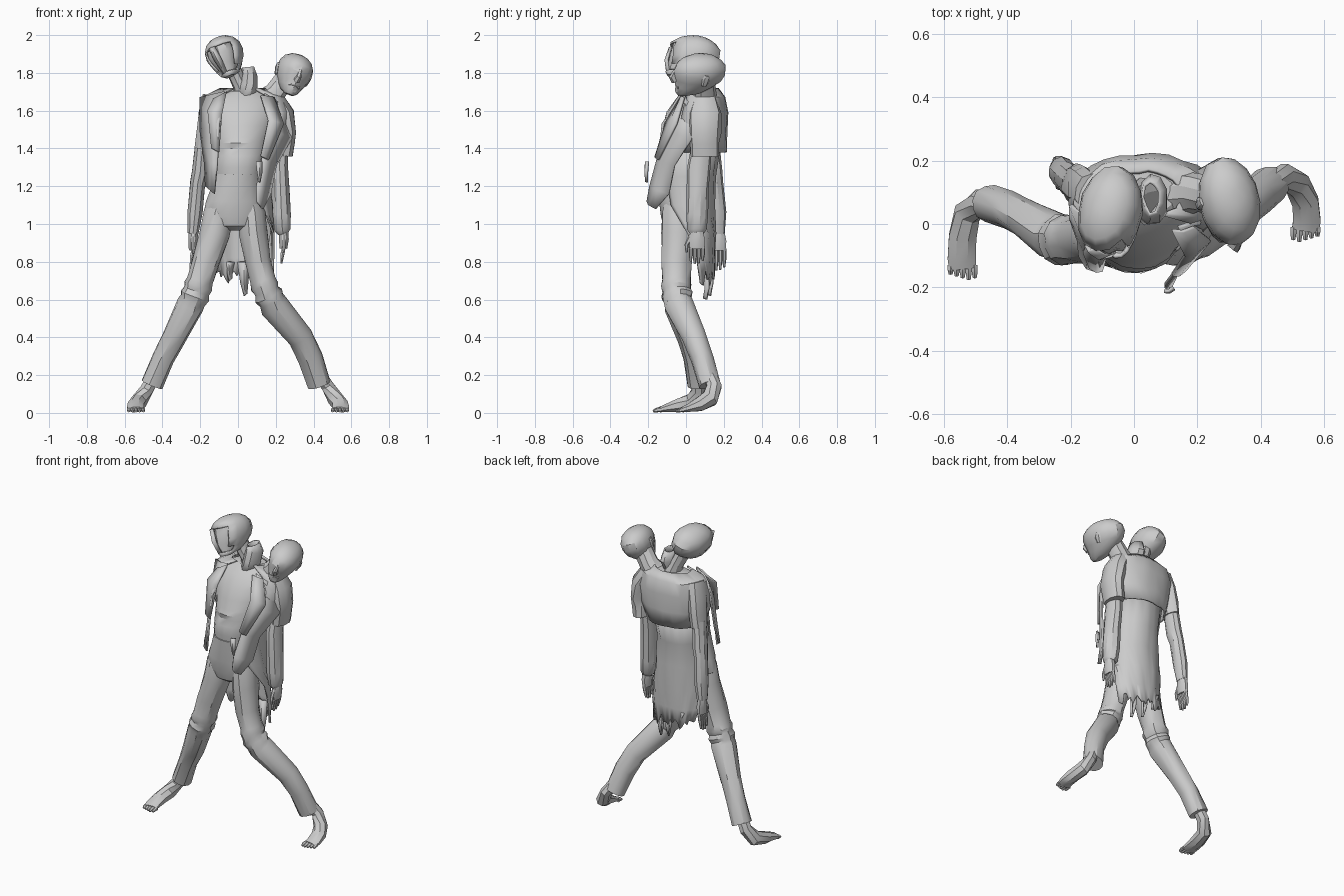
import bpy, bmesh, math, random
from mathutils import Vector, Matrix
random.seed(4)
Z = Vector((0, 0, 1))


def finish(name, bm, thick=0, mat=None, angle=32):
    if mat:
        bmesh.ops.transform(bm, matrix=mat, verts=bm.verts)
    bmesh.ops.recalc_face_normals(bm, faces=bm.faces)
    me = bpy.data.meshes.new(name)
    bm.to_mesh(me)
    bm.free()
    ob = bpy.data.objects.new(name, me)
    bpy.context.collection.objects.link(ob)
    if thick:
        s = ob.modifiers.new("thickness", 'SOLIDIFY')
        s.thickness, s.offset = thick, 0
    bpy.ops.object.select_all(action='DESELECT')
    ob.select_set(True)
    bpy.context.view_layer.objects.active = ob
    bpy.ops.object.shade_smooth_by_angle(angle=math.radians(angle))
    return ob


def skin(bm, rows, closed):
    for a, b in zip(rows, rows[1:]):
        n = len(a)
        for i in range(n if closed else n - 1):
            j = (i + 1) % n
            bm.faces.new((a[i], a[j], b[j], b[i]))


def tube(name, secs, n=10, rough=0.0, flat=False, caps=True, mat=None, cut=None, thick=0):
    """Loft of ellipses: each section is x, y, z, half width, half depth."""
    bm = bmesh.new()
    P = [Vector(s[:3]) for s in secs]
    rows = []
    for k, s in enumerate(secs):
        t = Z if flat else (P[min(k + 1, len(P) - 1)] - P[max(k - 1, 0)]).normalized()
        side = Vector((1, 0, 0)) - t * t.x
        side.normalize()
        up = t.cross(side)
        row = []
        for i in range(n):
            a = math.tau * (i + 0.5) / n
            r = 1 + random.uniform(-rough, rough)
            row.append(bm.verts.new(P[k] + side * s[3] * r * math.cos(a) + up * s[4] * r * math.sin(a)))
        rows.append(row)
    skin(bm, rows, True)
    if caps:
        bm.faces.new(rows[0])
        bm.faces.new(rows[-1])
    if cut:
        bmesh.ops.delete(bm, geom=[f for f in bm.faces if cut(f.calc_center_median())], context='FACES')
    return finish(name, bm, thick, mat)


def wrap(name, rows, n=22, ragged=0.0, rough=0.006):
    """Open cloth around the body: cx, cy, z, rx, ry, start and end angle from the front."""
    bm = bmesh.new()
    grid = []
    for k, (cx, cy, z, rx, ry, a0, a1) in enumerate(rows):
        row = []
        for i in range(n):
            a = math.radians(a0 + (a1 - a0) * i / (n - 1))
            dz = -ragged * random.random() if k == len(rows) - 1 else 0
            g = random.uniform(-rough, rough)
            row.append(bm.verts.new((cx + (rx + g) * math.sin(a), cy - (ry + g) * math.cos(a), z + dz)))
        grid.append(row)
    skin(bm, grid, False)
    return finish(name, bm, 0.012)


def strip(name, pairs, bulge=0.015):
    """Hanging cloth strip between two edges, with a fold along its middle."""
    bm = bmesh.new()
    rows = []
    for a, b in pairs:
        a, b = Vector(a), Vector(b)
        m = (a + b) / 2 + Vector((0, -bulge, 0))
        rows.append([bm.verts.new(v) for v in (a, m, b)])
    skin(bm, rows, False)
    return finish(name, bm, 0.012)


# trousers
tube("trouser_hips", [(-.015, -.035, .965, .04, .05), (-.02, -.035, .99, .13, .085), (-.022, -.035, 1.04, .165, .1),
                      (-.018, -.037, 1.12, .155, .108), (-.01, -.04, 1.2, .133, .112),
                      (0, -.04, 1.265, .126, .118)], 16, .015, flat=True)
legs = {
    "left": [(-.08, -.04, 1.14, .06, .07), (-.1, -.037, 1.06, .08, .09), (-.12, -.04, .95, .082, .09),
             (-.17, -.05, .8, .073, .08), (-.2, -.05, .7, .07, .075), (-.21, -.05, .67, .077, .08),
             (-.22, -.05, .645, .069, .074), (-.228, -.048, .62, .078, .082), (-.238, -.046, .595, .07, .075),
             (-.25, -.04, .57, .075, .078), (-.335, .015, .4, .064, .062), (-.395, .045, .29, .06, .058),
             (-.455, .065, .15, .062, .058)],
    "right": [(.06, -.04, 1.14, .055, .07), (.07, -.037, 1.06, .075, .09), (.08, -.04, .95, .077, .09),
              (.105, -.05, .8, .068, .08), (.133, -.05, .7, .068, .075), (.142, -.05, .67, .076, .08),
              (.15, -.05, .645, .068, .074), (.162, -.046, .62, .078, .082), (.175, -.042, .595, .07, .075),
              (.19, -.035, .57, .076, .078), (.33, .045, .4, .07, .065), (.385, .085, .29, .066, .06),
              (.43, .125, .15, .062, .058)]}
for side, secs in legs.items():
    tube(side + "_trouser_leg", secs, 12, .055)

# bare feet with raised heels, and toes
tube("left_foot", [(-.43, .06, .22, .035, .035), (-.485, .07, .12, .038, .042), (-.525, .035, .06, .044, .048),
                   (-.54, -.04, .04, .047, .038), (-.543, -.11, .024, .048, .022), (-.54, -.14, .017, .046, .015)], 8)
tube("right_foot", [(.42, .12, .22, .035, .035), (.475, .15, .14, .036, .042), (.515, .125, .075, .042, .048),
                    (.54, .07, .045, .045, .04), (.545, .01, .025, .047, .022), (.54, -.02, .017, .046, .015)], 8)
for i in range(5):
    for side, cx, y in (("left", -.54, -.13), ("right", .54, -.01)):
        s = -1 if side == "left" else 1
        x = cx + s * (i - 2) * .019
        tip = y - .045 + abs(i - 1) * .006
        tube(side + "_toe", [(x, y, .016, .011, .013), (x, (y + tip) / 2, .016, .011, .012), (x, tip, .009, .007, .007)], 6)

# torso and shirt
tube("shirt_torso", [(0, -.04, 1.24, .12, .108), (.005, -.035, 1.3, .132, .12), (.01, -.02, 1.36, .14, .135),
                     (.015, .0, 1.4, .15, .138), (.015, .01, 1.43, .15, .155), (.015, .02, 1.46, .16, .146),
                     (.015, .04, 1.52, .18, .15), (.015, .06, 1.59, .195, .135), (.015, .08, 1.66, .185, .11),
                     (.03, .095, 1.705, .1, .07)], 18, .02, flat=True)

# coat: shoulder yoke, back panel with torn tails
wrap("coat_yoke", [(.03, .09, 1.715, .12, .075, 30, 330), (.025, .085, 1.67, .21, .115, 45, 320),
                   (.035, .075, 1.59, .235, .14, 50, 312), (.035, .06, 1.48, .225, .15, 50, 308),
                   (.03, .06, 1.38, .185, .15, 55, 300)])
wrap("coat_back", [(.02, .03, 1.44, .165, .15, 45, 305), (.015, .01, 1.25, .145, .14, 38, 300),
                   (.015, .01, 1.1, .16, .135, 48, 285), (.02, .03, .95, .17, .12, 80, 268),
                   (.025, .04, .82, .165, .105, 98, 255), (.025, .05, .76, .16, .095, 105, 248)], 26, .09)
for x, y, z in ((.03, .14, .62), (.1, .12, .6), (-.05, .14, .7)):
    strip("coat_tatter", [((x - .03, y, .8), (x + .03, y, .8)), ((x - .015, y, z + .07), (x + .02, y, z + .06)),
                          ((x + .005, y - .01, z), (x + .015, y - .01, z + .01))])

# coat fronts and lapels
strip("left_coat_front", [((-.2, .06, 1.67), (-.07, -.01, 1.7)), ((-.2, .02, 1.5), (-.1, -.125, 1.53)),
                          ((-.175, -.05, 1.32), (-.11, -.145, 1.32)), ((-.17, -.1, 1.2), (-.125, -.145, 1.16))])
strip("left_lapel", [((-.13, -.03, 1.66), (-.06, -.02, 1.7)), ((-.16, -.085, 1.6), (-.085, -.095, 1.58)),
                     ((-.14, -.135, 1.4), (-.1, -.145, 1.38))], .008)
strip("right_coat_front", [((.14, -.01, 1.69), (.26, .06, 1.61)), ((.18, -.09, 1.5), (.28, .03, 1.45)),
                           ((.13, -.15, 1.35), (.2, -.06, 1.31)), ((.1, -.19, 1.2), (.17, -.09, 1.16)),
                           ((.1, -.205, 1.12), (.13, -.16, 1.08))])
strip("right_lapel", [((.12, -.02, 1.68), (.19, -.01, 1.67)), ((.16, -.1, 1.55), (.24, -.05, 1.53)),
                      ((.12, -.16, 1.36), (.16, -.145, 1.34))], .008)
strip("loose_scrap", [((.095, -.212, 1.33), (.125, -.2, 1.33)), ((.1, -.212, 1.28), (.125, -.205, 1.27)),
                      ((.11, -.21, 1.23), (.115, -.205, 1.22))], .005)

# arms and torn sleeves
tube("left_sleeve", [(-.13, .1, 1.67, .06, .06), (-.158, .11, 1.58, .052, .075), (-.172, .12, 1.48, .05, .07),
                     (-.185, .128, 1.4, .047, .06)], 10, .05)
tube("left_arm", [(-.185, .125, 1.44, .042, .05), (-.2, .14, 1.28, .045, .052), (-.213, .15, 1.22, .041, .047),
                  (-.228, .165, 1.06, .042, .048), (-.238, .17, .95, .031, .036)], 10, .03)
tube("right_sleeve", [(.19, .1, 1.66, .06, .06), (.235, .1, 1.58, .065, .09), (.256, .1, 1.48, .054, .085),
                      (.245, .1, 1.43, .058, .078), (.24, .1, 1.36, .05, .078)], 10, .06)
tube("right_arm", [(.225, .085, 1.42, .04, .055), (.22, .068, 1.3, .046, .062), (.225, .062, 1.18, .05, .058),
                   (.23, .058, 1.05, .053, .058), (.235, .058, .97, .045, .05), (.24, .06, .95, .03, .038)], 10, .03)
for side, x, y, z, tip in (("left", -.237, .172, .96, .75), ("right", .243, .058, .97, .785)):
    tube(side + "_hand", [(x, y, z, .026, .034), (x, y, z - .05, .028, .045), (x - .003, y, z - .1, .022, .042)], 8)
    for i in range(4):
        fy = y + (i - 1.5) * .021
        end = tip + abs(i - 1.4) * .013
        tube(side + "_finger", [(x, fy, z - .09, .011, .011), (x - .008, fy, (z - .09 + end) / 2, .011, .011),
                                (x - .014, fy - .002, end, .006, .006)], 6)
    tube(side + "_thumb", [(x, y - .03, z - .03, .012, .012), (x, y - .055, z - .08, .011, .011),
                           (x, y - .055, z - .12, .006, .006)], 6)

# heads: shared skull profile from chin to crown
skull = [(0, -.075, -.118, .024, .03), (0, -.045, -.1, .046, .073), (0, -.02, -.07, .064, .1),
         (0, 0, -.03, .083, .128), (0, .005, .01, .095, .142), (0, .01, .05, .092, .134),
         (0, .012, .08, .074, .105), (0, .015, .1, .045, .065), (0, .015, .107, .015, .025)]


def pose(loc, yaw, roll, pitch):
    return (Matrix.Translation(loc) @ Matrix.Rotation(math.radians(yaw), 4, 'Z')
            @ Matrix.Rotation(math.radians(roll), 4, 'Y') @ Matrix.Rotation(math.radians(pitch), 4, 'X'))


R = pose((.295, .065, 1.795), 14, 22, 0)
tube("right_head", skull, 14, .02, True, mat=R)
tube("right_nose", [(0, -.125, .02, .009, .012), (0, -.137, -.018, .014, .022), (0, -.12, -.036, .019, .026)], 6, mat=R)
for s in (-1, 1):
    tube("right_head_ear", [(s * .085, .015, -.035, .008, .014), (s * .094, .02, 0, .008, .022),
                            (s * .094, .025, .025, .006, .014)], 6, mat=R)
tube("right_lips", [(-.028, -.105, -.068, .01, .01), (0, -.119, -.067, .01, .014), (.028, -.105, -.068, .01, .01)], 6, mat=R)
tube("right_neck", [(.15, .09, 1.64, .085, .075), (.2, .1, 1.7, .06, .062), (.255, .09, 1.78, .055, .06)], 10, .03)

# broken hollow head with its torn neck
L = pose((-.068, .028, 1.886), -12, -24, -6)
tube("left_skull", skull, 14, .03, True, mat=L, thick=.01,
     cut=lambda c: c.y < -.06 and -.09 < c.z < .055)
tube("left_face_recess", [(0, -.05, -.1, .035, .05), (0, -.035, -.05, .055, .08), (0, -.025, .01, .075, .095),
                          (0, -.01, .05, .07, .1), (0, 0, .08, .04, .05)], 10, .1, True, mat=L)
strip("left_face_shred", [((-.04, -.115, .05), (-.01, -.12, .05)), ((-.035, -.125, -.02), (.0, -.125, -.03)),
                          ((-.02, -.1, -.1), (-.005, -.1, -.1))]).matrix_world = L
tube("left_neck", [(.04, .09, 1.67, .06, .065), (.01, .085, 1.74, .04, .05), (-.03, .06, 1.83, .042, .05)], 9, .06)
tube("torn_neck_flap", [(.035, .04, 1.65, .035, .04), (.055, .06, 1.72, .045, .06), (.06, .085, 1.78, .04, .07),
                        (.055, .085, 1.83, .026, .05)], 9, .12, caps=False, thick=.01)
